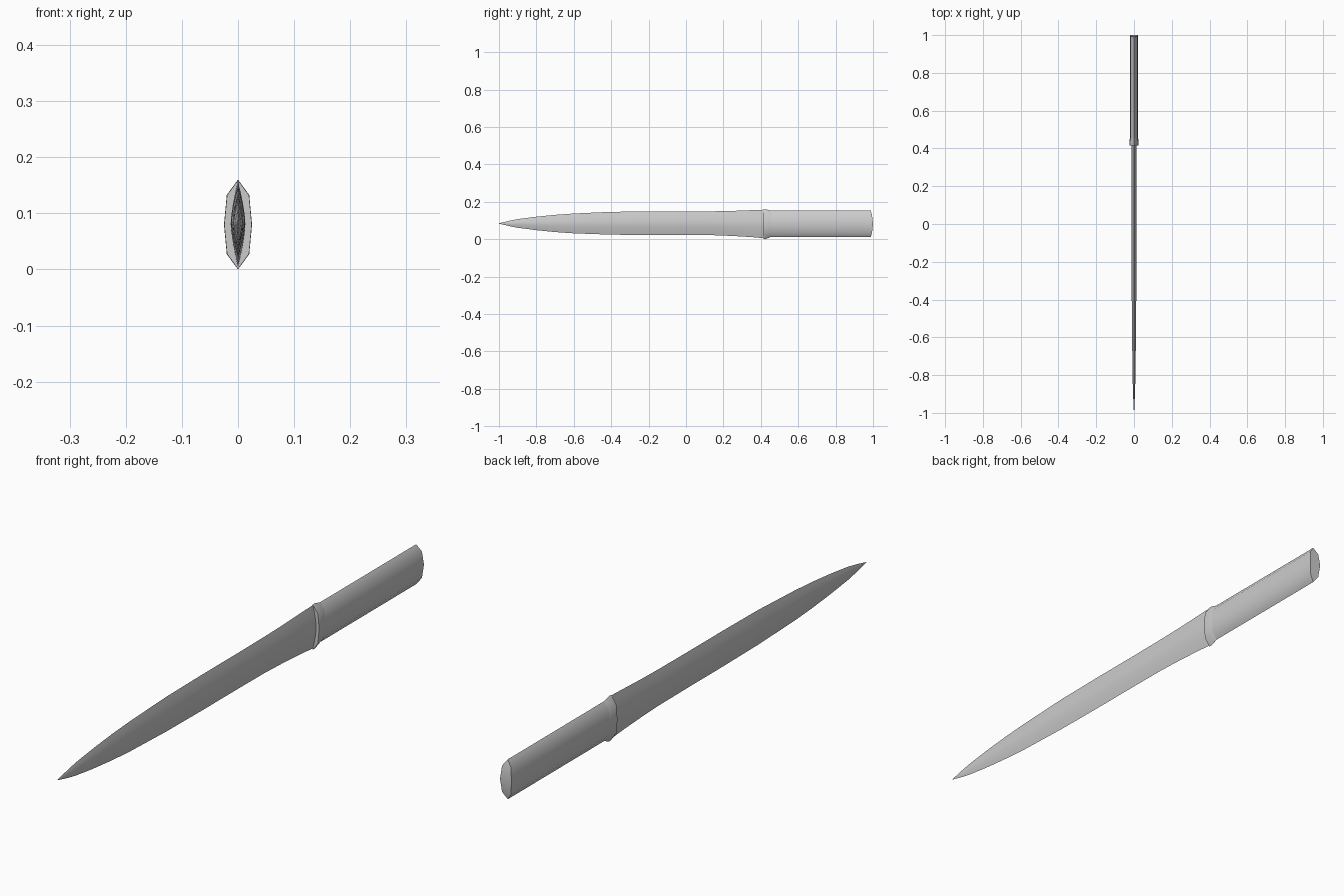
import bpy, bmesh, math

if "Cube" in bpy.data.objects:
    bpy.data.objects.remove(bpy.data.objects["Cube"])

CZ = 0.08
# quarter outlines (x, z) as fractions of half width / half height
GRIP = [(0, 1), (0.8, 0.66), (1, 0)]
LENS = [(0, 1), (0.36, 0.75), (0.68, 0.48), (0.9, 0.22), (1, 0)]


def full(quarter):
    """Mirror a quarter outline into a closed ring."""
    right = quarter + [(x, -z) for x, z in quarter[-2::-1]]
    return right + [(-x, z) for x, z in right[-2:0:-1]]


def loft(name, quarter, stations, bow=0.0, angle=40):
    """Skin sections along y: stations are (y, half width, half height, centre z)."""
    bm = bmesh.new()
    ring = full(quarter)
    rows = []
    for i, (y, w, h, c) in enumerate(stations):
        b = bow if i == len(stations) - 1 else 0
        rows.append([bm.verts.new((x * w, y - b * z * z, c + z * h)) for x, z in ring])
    n = len(ring)
    for a, b in zip(rows, rows[1:]):
        for i in range(n):
            j = (i + 1) % n
            bm.faces.new((a[i], a[j], b[j], b[i]))
    # end caps as strips across the mirror plane
    half = n // 2
    for r in (rows[0], rows[-1]):
        for i in range(half):
            quad = [r[i], r[i + 1], r[(n - i - 1) % n], r[(n - i) % n]]
            bm.faces.new(list(dict.fromkeys(quad)))
    bmesh.ops.remove_doubles(bm, verts=bm.verts, dist=1e-5)
    bmesh.ops.recalc_face_normals(bm, faces=bm.faces)
    mesh = bpy.data.meshes.new(name)
    bm.to_mesh(mesh)
    bm.free()
    ob = bpy.data.objects.new(name, mesh)
    bpy.context.collection.objects.link(ob)
    bpy.ops.object.select_all(action='DESELECT')
    ob.select_set(True)
    bpy.context.view_layer.objects.active = ob
    bpy.ops.object.shade_smooth_by_angle(angle=math.radians(angle))
    return ob


# leaf-shaped blade, swelling toward the collar
loft("blade", LENS, [
    (-1.0, 0.0006, 0.0008, 0.084), (-0.95, 0.003, 0.013, 0.084),
    (-0.9, 0.005, 0.023, 0.084), (-0.8, 0.008, 0.036, 0.084),
    (-0.7, 0.009, 0.046, 0.084), (-0.6, 0.010, 0.053, 0.084),
    (-0.4, 0.012, 0.061, 0.085), (-0.2, 0.012, 0.063, 0.085),
    (0.0, 0.012, 0.063, 0.085), (0.15, 0.012, 0.064, 0.085),
    (0.25, 0.012, 0.067, 0.084), (0.35, 0.013, 0.072, 0.083),
    (0.43, 0.013, 0.077, 0.081)])

# collar between blade and grip
loft("collar", GRIP, [
    (0.415, 0.0245, 0.079, CZ), (0.425, 0.025, 0.08, CZ), (0.455, 0.022, 0.070, 0.082)])

# straight faceted grip with a bowed end
loft("grip", GRIP, [
    (0.44, 0.022, 0.070, 0.082), (1.0, 0.022, 0.070, 0.082)], bow=0.012)
